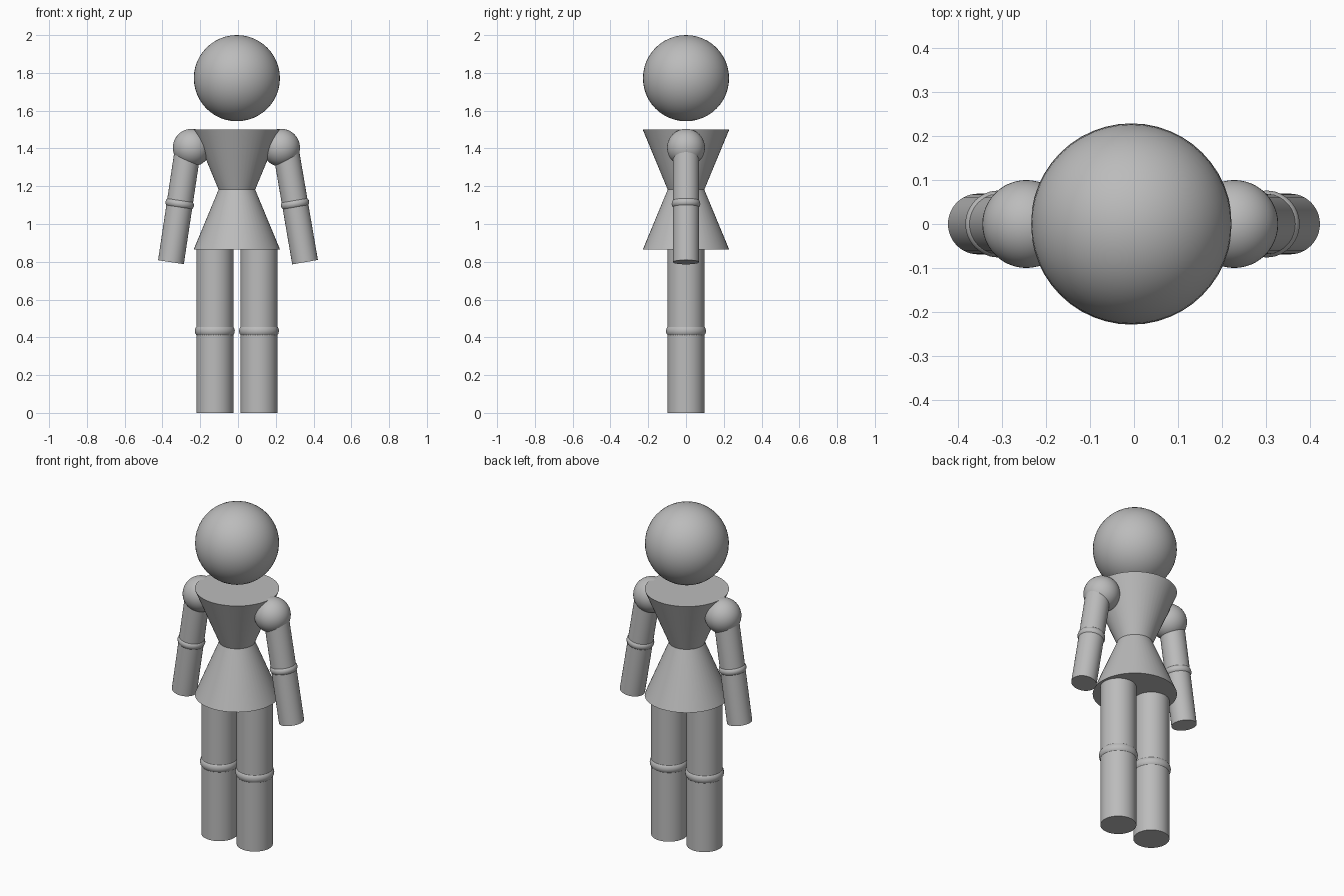
import bpy
import math
from mathutils import Vector

if "Cube" in bpy.data.objects:
    bpy.data.objects.remove(bpy.data.objects["Cube"])

GREY = (0.5, 0.5, 0.5, 1)
grey = bpy.data.materials.new("plain grey")
grey.use_nodes = True
grey.diffuse_color = GREY
grey.node_tree.nodes["Principled BSDF"].inputs["Base Color"].default_value = GREY

MID = -0.006  # body centre line


def finish(name):
    obj = bpy.context.object
    obj.name = name
    obj.data.materials.append(grey)
    bpy.ops.object.shade_smooth_by_angle(angle=math.radians(40))
    return obj


def ball(name, centre, radius):
    bpy.ops.mesh.primitive_uv_sphere_add(segments=48, ring_count=24, radius=radius, location=centre)
    return finish(name)


def tube(name, low, high, low_radius, high_radius):
    low, high = Vector(low), Vector(high)
    axis = high - low
    bpy.ops.mesh.primitive_cone_add(
        vertices=48, radius1=low_radius, radius2=high_radius, depth=axis.length,
        location=(low + high) / 2, rotation=axis.to_track_quat("Z", "Y").to_euler())
    return finish(name)


def ring(name, centre, axis, major, minor):
    bpy.ops.mesh.primitive_torus_add(
        major_radius=major, minor_radius=minor, major_segments=48, minor_segments=16,
        location=centre, rotation=Vector(axis).to_track_quat("Z", "Y").to_euler())
    return finish(name)


# Head, floating above the shoulders
ball("head", (MID, 0, 1.772), 0.228)

# Hourglass body
tube("torso", (MID, 0, 1.182), (MID, 0, 1.5), 0.097, 0.229)
tube("skirt", (MID, 0, 0.864), (MID, 0, 1.182), 0.229, 0.097)

# Legs with knee rings
for side, sign in (("left", 1), ("right", -1)):
    x = MID + sign * 0.117
    tube(side + "_leg", (x, 0, 0), (x, 0, 0.88), 0.098, 0.098)
    ring(side + "_knee", (x, 0, 0.434), (0, 0, 1), 0.07, 0.036)

# Arms: shoulder ball, slanted tube and elbow ring
for side, shoulder_x, top_x, hand_x in (("left", 0.228, 0.251, 0.355),
                                        ("right", -0.245, -0.264, -0.355)):
    hand = Vector((hand_x, 0, 0.798))
    top = Vector((top_x, 0, 1.404))
    ball(side + "_shoulder", (shoulder_x, 0, 1.404), 0.1)
    tube(side + "_arm", hand, top, 0.069, 0.069)
    ring(side + "_elbow", hand.lerp(top, 0.51), top - hand, 0.05, 0.026)
